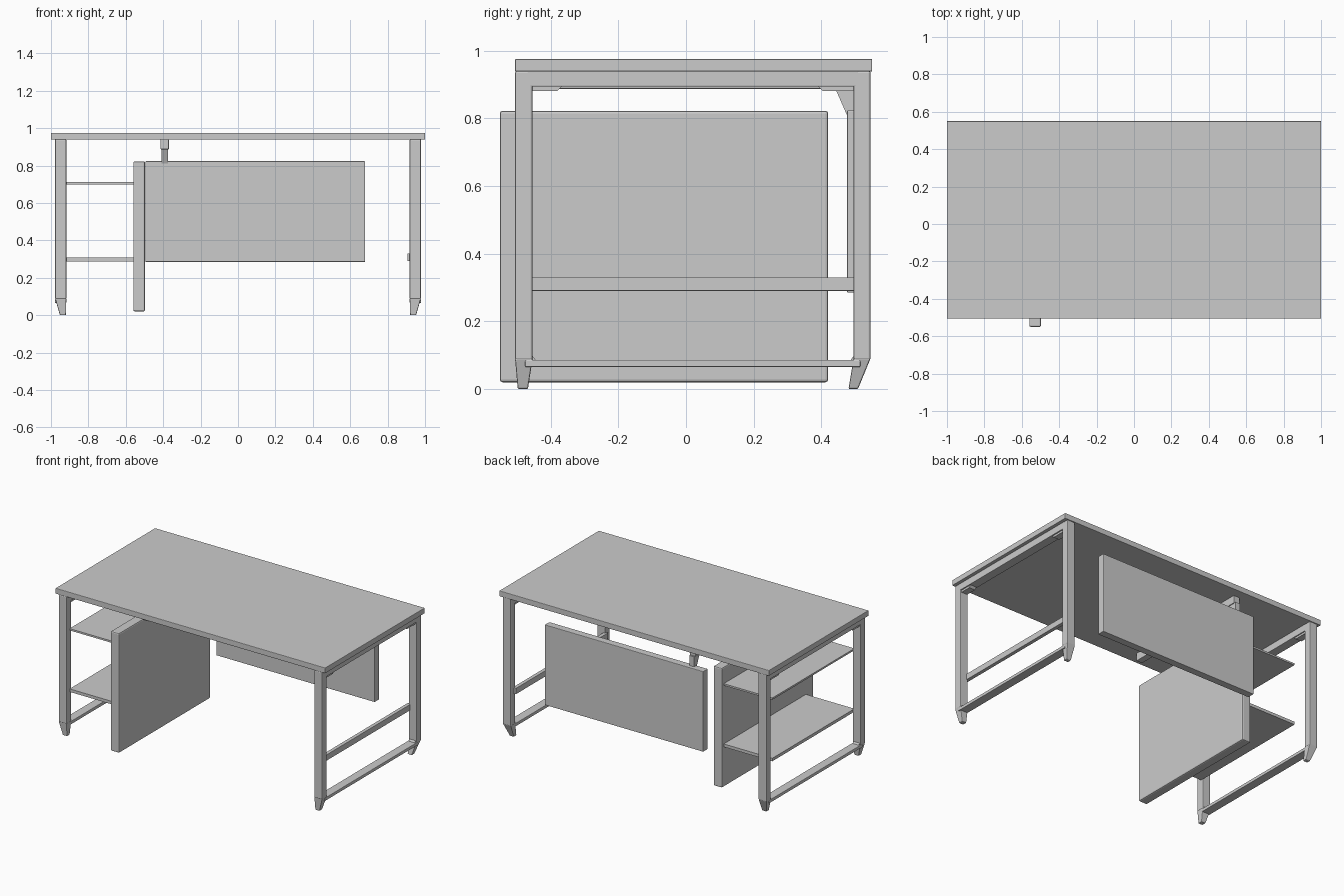
import bpy
import bmesh

cube = bpy.data.objects.get("Cube")
if cube:
    bpy.data.objects.remove(cube, do_unlink=True)

grey = bpy.data.materials.new("light grey")
grey.use_nodes = True
colour = (0.6, 0.6, 0.6, 1)
grey.diffuse_color = colour
grey.node_tree.nodes["Principled BSDF"].inputs["Base Color"].default_value = colour


def finish(name, bm, bevel=0.0):
    bmesh.ops.recalc_face_normals(bm, faces=bm.faces)
    mesh = bpy.data.meshes.new(name)
    bm.to_mesh(mesh)
    bm.free()
    mesh.materials.append(grey)
    obj = bpy.data.objects.new(name, mesh)
    bpy.context.collection.objects.link(obj)
    if bevel:
        mod = obj.modifiers.new("soft edges", "BEVEL")
        mod.width = bevel
        mod.segments = 2
    return obj


def box(name, x, y, z, bevel=0.0):
    """Box between the given (low, high) limits on each axis."""
    bm = bmesh.new()
    bmesh.ops.create_cube(bm, size=1)
    for v in bm.verts:
        v.co = [lim[0] if c < 0 else lim[1] for c, lim in zip(v.co, (x, y, z))]
    return finish(name, bm, bevel)


def prism(name, x, outline):
    """Extrude a (y, z) outline between two x limits."""
    bm = bmesh.new()
    face = bm.faces.new([bm.verts.new((x[0], y, z)) for y, z in outline])
    new = bmesh.ops.extrude_face_region(bm, geom=[face])["geom"]
    for v in new:
        if isinstance(v, bmesh.types.BMVert):
            v.co.x = x[1]
    return finish(name, bm)


def foot(name, top_x, top_y, tip_x, tip_y):
    """Tapered foot below a leg."""
    bm = bmesh.new()
    bmesh.ops.create_cube(bm, size=1)
    for v in bm.verts:
        xs, ys, z = (top_x, top_y, 0.09) if v.co.z > 0 else (tip_x, tip_y, 0)
        v.co = (xs[v.co.x > 0], ys[v.co.y > 0], z)
    return finish(name, bm, 0.004)


def span(side, inner, outer):
    return tuple(sorted((side * inner, side * outer)))


# Desk top
box("desk_top", (-1, 1), (-0.505, 0.55), (0.938, 0.975), 0.003)

# End frames
for side, label in ((1, "left"), (-1, "right")):
    leg_x = span(side, 0.918, 0.978)
    for end, y, tip in (("front", (-0.505, -0.453), (-0.497, -0.467)),
                        ("back", (0.495, 0.545), (0.48, 0.508))):
        box(f"{label}_{end}_leg", leg_x, y, (0.085, 0.94), 0.006)
        foot(f"{label}_{end}_foot", leg_x, y, span(side, 0.92, 0.952), tip)
    box(f"{label}_top_rail", leg_x, (-0.47, 0.51), (0.893, 0.94), 0.003)
    box(f"{label}_bottom_rail", leg_x, (-0.475, 0.515), (0.065, 0.086), 0.003)
    # Corner braces under the rails
    for end, a, b in (("front", -0.455, -0.36), ("back", 0.497, 0.385)):
        d = 1 if b > a else -1
        prism(f"{label}_{end}_brace", span(side, 0.925, 0.97),
              [(a, 0.9), (a, 0.88), (b - 0.02 * d, 0.88), (b, 0.9)])
        prism(f"{label}_{end}_lower_fillet", span(side, 0.925, 0.97),
              [(a, 0.08), (a + 0.015 * d, 0.08), (a, 0.1)])

# Cross bar on the open side
box("left_middle_rail", (0.905, 0.93), (-0.47, 0.51), (0.29, 0.33), 0.002)

# Shelves and their upright panel
box("upper_shelf", (-0.92, -0.55), (-0.47, 0.40), (0.70, 0.712))
box("lower_shelf", (-0.92, -0.55), (-0.47, 0.40), (0.288, 0.308))
box("side_panel", (-0.56, -0.497), (-0.55, 0.42), (0.02, 0.822), 0.008)

# Back privacy panel
box("privacy_panel", (-0.495, 0.68), (0.476, 0.525), (0.285, 0.823), 0.003)

# Inner support rail with the hanger that holds the back panel
box("support_rail", (-0.415, -0.37), (-0.42, 0.49), (0.887, 0.94), 0.003)
prism("panel_hanger", (-0.41, -0.375),
      [(0.44, 0.89), (0.475, 0.81), (0.5, 0.81), (0.5, 0.89)])
